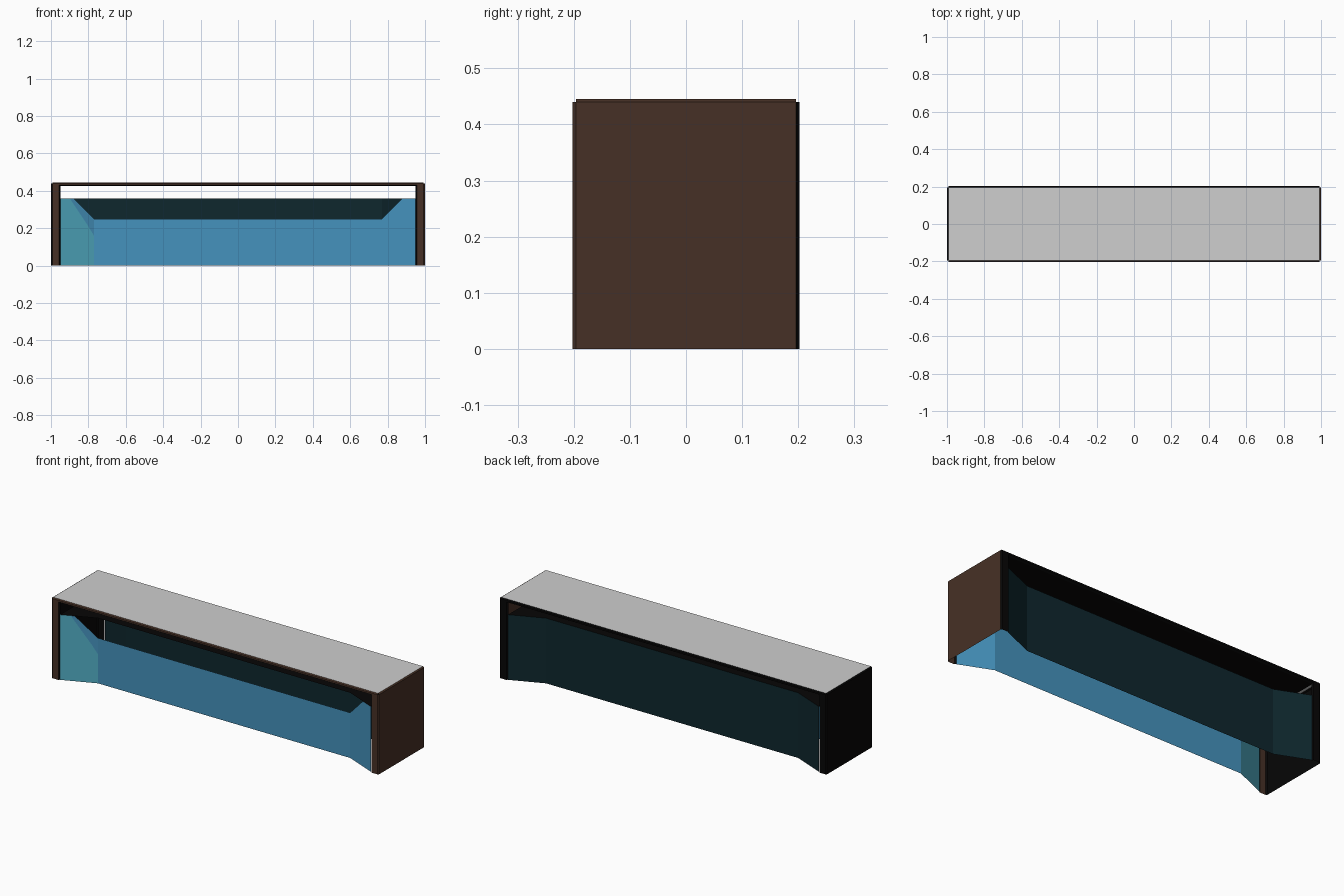
import bpy, bmesh

if "Cube" in bpy.data.objects:
    bpy.data.objects.remove(bpy.data.objects["Cube"])

def mat(name, c):
    m = bpy.data.materials.new(name)
    m.diffuse_color = (*c, 1)
    m.use_nodes = True
    m.node_tree.nodes["Principled BSDF"].inputs["Base Color"].default_value = m.diffuse_color
    return m

BLUE = mat("blue", (0.06, 0.29, 0.51))
TEAL = mat("light teal", (0.085, 0.42, 0.56))
DARK = mat("dark teal", (0.0045, 0.02, 0.027))
BROWN = mat("brown", (0.062, 0.030, 0.019))
BLACK = mat("black", (0.002, 0.0018, 0.0018))
GREY = mat("light grey", (0.62, 0.62, 0.62))

def sheet(name, polys, m):
    """One object from a few flat polygons."""
    bm = bmesh.new()
    for p in polys:
        bm.faces.new([bm.verts.new(v) for v in p])
    bmesh.ops.remove_doubles(bm, verts=bm.verts, dist=1e-5)
    me = bpy.data.meshes.new(name)
    bm.to_mesh(me)
    bm.free()
    me.materials.append(m)
    ob = bpy.data.objects.new(name, me)
    bpy.context.collection.objects.link(ob)
    return ob

def wind(p, n):
    """Order a polygon so that its normal points along n."""
    a = [0.0, 0.0, 0.0]
    for u, v in zip(p, p[1:] + p[:1]):
        a[0] += u[1] * v[2] - u[2] * v[1]
        a[1] += u[2] * v[0] - u[0] * v[2]
        a[2] += u[0] * v[1] - u[1] * v[0]
    return p if sum(i * j for i, j in zip(a, n)) > 0 else p[::-1]

H, YE, YF, XE, XM, R = 0.445, 0.196, 0.202, 0.95, 0.77, 0.075

# Upright ends: side sheet, corner bevels, front and back lips with inner returns
for sx, nx, side in ((-1, "left", BLACK), (1, "right", BROWN)):
    zt = H - 0.005
    def strip(a, b, n, z=zt):
        return wind([(*a, 0), (*b, 0), (*b, z), (*a, z)], n)
    sheet(nx + "_end", [strip((sx, -YE), (sx, YE), (sx, 0, 0))], side)
    for sy, ny in ((-1, "front"), (1, "back")):
        lip = BROWN if sy < 0 else BLACK
        sheet(f"{ny}_{nx}_bevel", [strip((sx, sy * YE), (sx * .993, sy * YF), (sx, sy, 0))],
              side if sy < 0 else BLACK)
        sheet(f"{ny}_{nx}_lip", [strip((sx * .993, sy * YF), (sx * .956, sy * YF), (0, sy, 0))], lip)
        sheet(f"{ny}_{nx}_lip_return", [strip((sx * .956, sy * YF), (sx * .95, sy * .192), (-sx, sy, 0))], BLACK)
    # bevel between end and top
    sheet(nx + "_top_bevel", [wind([(sx, -YE, zt), (sx, YE, zt), (sx * .993, YE, H), (sx * .993, -YE, H)],
                                   (sx, 0, 1))], side)

# Top sheet, its underside and long rims
def flat(x, y, z, n):
    return wind([(-x, -y, z), (x, -y, z), (x, y, z), (-x, y, z)], (0, 0, n))

sheet("top", [flat(.993, YE, H, 1)], GREY)
sheet("top_underside", [flat(.955, .192, .425, -1)], BLACK)
for s, n in ((-1, "front"), (1, "back")):
    def long(y0, z0, y1, z1, x, nrm):
        return wind([(-x, s * y0, z0), (x, s * y0, z0), (x, s * y1, z1), (-x, s * y1, z1)], nrm)
    sheet(n + "_rim", [long(YF, .431, YF, H - .005, .993, (0, s, 0)),
                       long(YF, H - .005, YE, H, .993, (0, s, 1))], BROWN if s < 0 else BLACK)
    sheet(n + "_rim_return", [long(YF, .431, .192, .425, .955, (0, s, -1))], BLACK)

# Recessed panels: depth depends on x
def depth(x):
    return YE - R * min(1, (XE - abs(x)) / (XE - XM))

def panel(s, pts):
    return wind([(x, s * depth(x), z) for x, z in pts], (0, s, 0))

PT, PM = 0.36, 0.25
sheet("front_panel", [
    panel(-1, [(-XM, 0), (XM, 0), (XM, PM), (-XM, PM)]),
    panel(-1, [(XM, 0), (XE, 0), (XE, PT), (.88, PT), (XM, PM)]),
    panel(-1, [(-XM, .16), (-XM, PM), (-.88, PT), (-.90, PT), (-.80, .21)])], BLUE)
sheet("front_left_panel", [
    panel(-1, [(-XE, 0), (-XM, 0), (-XM, .16), (-.80, .21), (-.90, PT), (-XE, PT)])], TEAL)
sheet("back_panel", [panel(1, [(a, 0), (b, 0), (b, PT), (a, PT)])
                     for a, b in ((-XE, -XM), (-XM, XM), (XM, XE))], DARK)

# Inner deck closing the space above the panels
xs = (-XE, -XM, XM, XE)
sheet("deck", [wind([(a, -depth(a), PT), (b, -depth(b), PT), (b, depth(b), PT), (a, depth(a), PT)], (0, 0, 1))
               for a, b in zip(xs, xs[1:])], BLACK)
